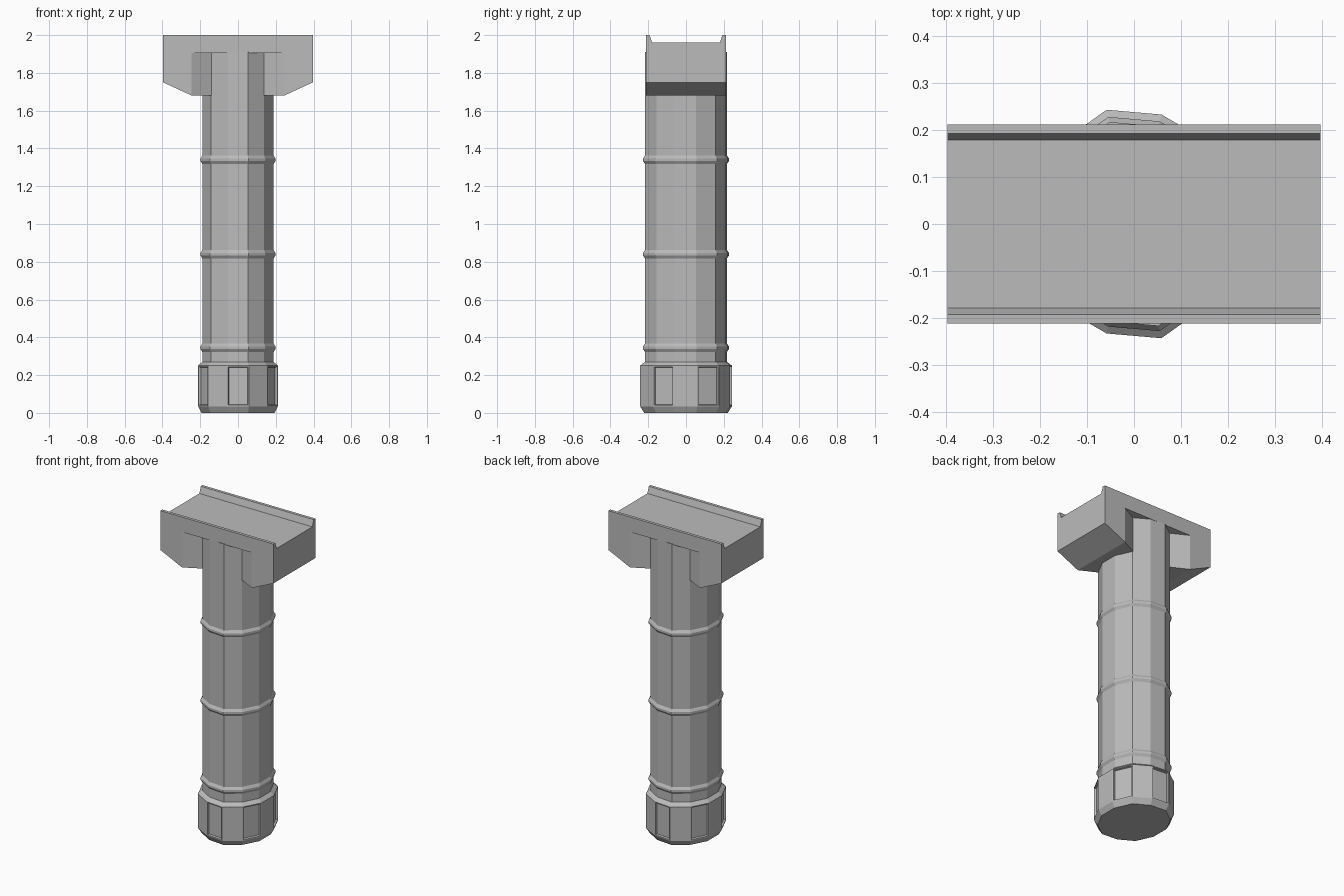
import bpy, bmesh

cube = bpy.data.objects.get("Cube")
if cube:
    bpy.data.objects.remove(cube, do_unlink=True)

grey = bpy.data.materials.new("plain_grey")
grey.use_nodes = True
colour = (0.5, 0.5, 0.5, 1)
grey.diffuse_color = colour
grey.node_tree.nodes["Principled BSDF"].inputs["Base Color"].default_value = colour

# Twelve-sided section of the handle: one half, then the same turned half way round
half = [(0.052, -0.217), (0.138, -0.156), (0.189, -0.059),
        (0.189, 0.053), (0.142, 0.156), (0.052, 0.208)]
section = half + [(-x, -y) for x, y in half]


def finish(name, bm):
    bmesh.ops.recalc_face_normals(bm, faces=bm.faces)
    mesh = bpy.data.meshes.new(name)
    bm.to_mesh(mesh)
    bm.free()
    mesh.materials.append(grey)
    obj = bpy.data.objects.new(name, mesh)
    bpy.context.collection.objects.link(obj)
    return obj


def loft(bm, loops):
    """Skin a list of closed point loops and cap both ends; returns the side bands."""
    rings = [[bm.verts.new(p) for p in loop] for loop in loops]
    n = len(rings[0])
    bands = [[bm.faces.new((a[i], a[(i + 1) % n], b[(i + 1) % n], b[i])) for i in range(n)]
             for a, b in zip(rings, rings[1:])]
    bm.faces.new(rings[0][::-1])
    bm.faces.new(rings[-1])
    return bands


def handle_loops(profile):
    return [[(x * s, y * s, z) for x, y in section] for z, s in profile]


# Handle shaft with three raised rings
profile = [(0.25, 1)]
for z in (0.345, 0.84, 1.34):
    profile += [(z - 0.022, 1), (z - 0.006, 1.05), (z + 0.006, 1.05), (z + 0.022, 1)]
profile.append((1.91, 1))
bm = bmesh.new()
loft(bm, handle_loops(profile))
finish("handle_shaft", bm)

# End cap with sunken grip panels on every other side
bm = bmesh.new()
bands = loft(bm, handle_loops([(0, 1.02), (0.035, 1.12), (0.25, 1.12), (0.27, 1)]))
bm.normal_update()
bmesh.ops.recalc_face_normals(bm, faces=bm.faces)
bmesh.ops.inset_individual(bm, faces=bands[1][1::2], thickness=0.009, depth=0)
bmesh.ops.inset_individual(bm, faces=bands[1][1::2], thickness=0.004, depth=-0.012)
finish("end_cap", bm)

# Mounting rail: channel profile swept along x
side = [(0.212, 1.905), (0.212, 2), (0.193, 2), (0.179, 1.96)]
channel = side + [(-y, z) for y, z in reversed(side)]
bm = bmesh.new()
loft(bm, [[(x, y, z) for y, z in channel] for x in (-0.397, 0.397)])
finish("mounting_rail", bm)

# Side brackets: narrow towards the shaft, sloping up at the outer end
for name, s in (("left_bracket", 1), ("right_bracket", -1)):
    bm = bmesh.new()
    loft(bm, [[(s * x, -y, z), (s * x, y, z), (s * x, y, 1.905), (s * x, -y, 1.905)]
              for x, y, z in ((0.397, 0.212, 1.75), (0.245, 0.212, 1.68), (0.135, 0.155, 1.68))])
    finish(name, bm)
